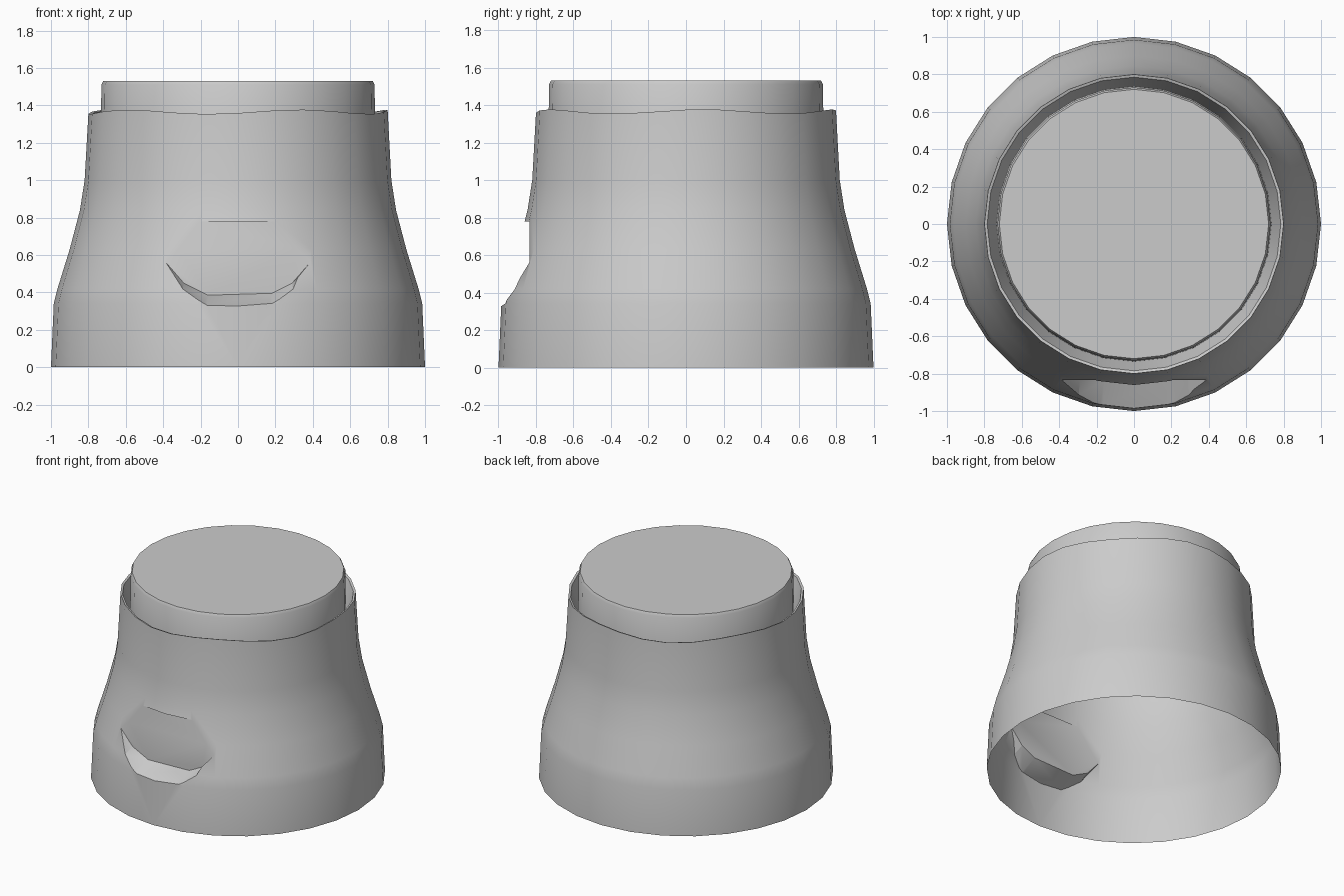
import bpy, bmesh, math

SEGMENTS = 28

if "Cube" in bpy.data.objects:
    bpy.data.objects.remove(bpy.data.objects["Cube"], do_unlink=True)

grey = bpy.data.materials.new("plain_grey")
grey.use_nodes = True
colour = (0.6, 0.6, 0.6, 1)
grey.diffuse_color = colour
grey.node_tree.nodes["Principled BSDF"].inputs["Base Color"].default_value = colour


def make_object(name, bm):
    bmesh.ops.recalc_face_normals(bm, faces=bm.faces)
    mesh = bpy.data.meshes.new(name)
    bm.to_mesh(mesh)
    bm.free()
    mesh.materials.append(grey)
    obj = bpy.data.objects.new(name, mesh)
    bpy.context.collection.objects.link(obj)
    return obj


def loft(name, rings):
    """Join rings of points into a closed solid."""
    bm = bmesh.new()
    loops = [[bm.verts.new(p) for p in ring] for ring in rings]
    for low, high in zip(loops, loops[1:]):
        for i in range(len(low)):
            j = (i + 1) % len(low)
            bm.faces.new((low[i], low[j], high[j], high[i]))
    bm.faces.new(loops[0])
    bm.faces.new(loops[-1])
    return make_object(name, bm)


def circle(radius, z, wobble=0.0):
    turns = [math.tau * i / SEGMENTS for i in range(SEGMENTS)]
    return [(radius * math.cos(a), radius * math.sin(a),
             z + wobble * math.sin(5 * a + 1)) for a in turns]


def remove_flat_caps(mesh, heights):
    """Open the solid where it has level faces at the given heights."""
    bm = bmesh.new()
    bm.from_mesh(mesh)
    caps = [f for f in bm.faces if abs(f.normal.z) > 0.99
            and any(abs(f.calc_center_median().z - h) < 0.005 for h in heights)]
    bmesh.ops.delete(bm, geom=caps, context='FACES')
    bm.to_mesh(mesh)
    bm.free()


def smooth(obj, degrees):
    bpy.ops.object.select_all(action='DESELECT')
    obj.select_set(True)
    bpy.context.view_layer.objects.active = obj
    bpy.ops.object.shade_smooth_by_angle(angle=math.radians(degrees))


# Flared body with an upright collar and a deep narrow groove inside its rim
body = loft("flared_body", [
    circle(1.0, 0), circle(0.985, 0.34), circle(0.965, 0.42),
    circle(0.9, 0.63), circle(0.845, 0.84), circle(0.82, 1.0),
    circle(0.8, 1.365, 0.012), circle(0.785, 1.36, 0.012),
    circle(0.735, 1.2)])

# Scooped pocket in the front: flat back wall and a floor sloping outwards
outline = [(-0.45, 0.78), (-0.42, 0.6), (-0.29, 0.45), (-0.16, 0.385),
           (0.18, 0.395), (0.29, 0.45), (0.42, 0.6), (0.45, 0.78)]
back = [(x, -0.835, z) for x, z in outline]
front = [(x * 1.05, -1.1, z - (0.11 if z < 0.5 else 0)) for x, z in outline]
cutter = loft("pocket_cutter", [back, front])
cutter.hide_render = True

cut = body.modifiers.new("pocket", 'BOOLEAN')
cut.operation = 'DIFFERENCE'
cut.solver = 'EXACT'
cut.object = cutter
bpy.context.view_layer.update()
graph = bpy.context.evaluated_depsgraph_get()
carved = bpy.data.meshes.new_from_object(body.evaluated_get(graph))
body.modifiers.clear()
body.data = carved
bpy.data.objects.remove(cutter, do_unlink=True)
remove_flat_caps(body.data, (0, 1.2))
smooth(body, 28)

# Raised round lid, open underneath
lid = loft("round_lid", [circle(0.735, 1.2), circle(0.73, 1.51), circle(0.72, 1.53)])
remove_flat_caps(lid.data, (1.2,))
smooth(lid, 35)
